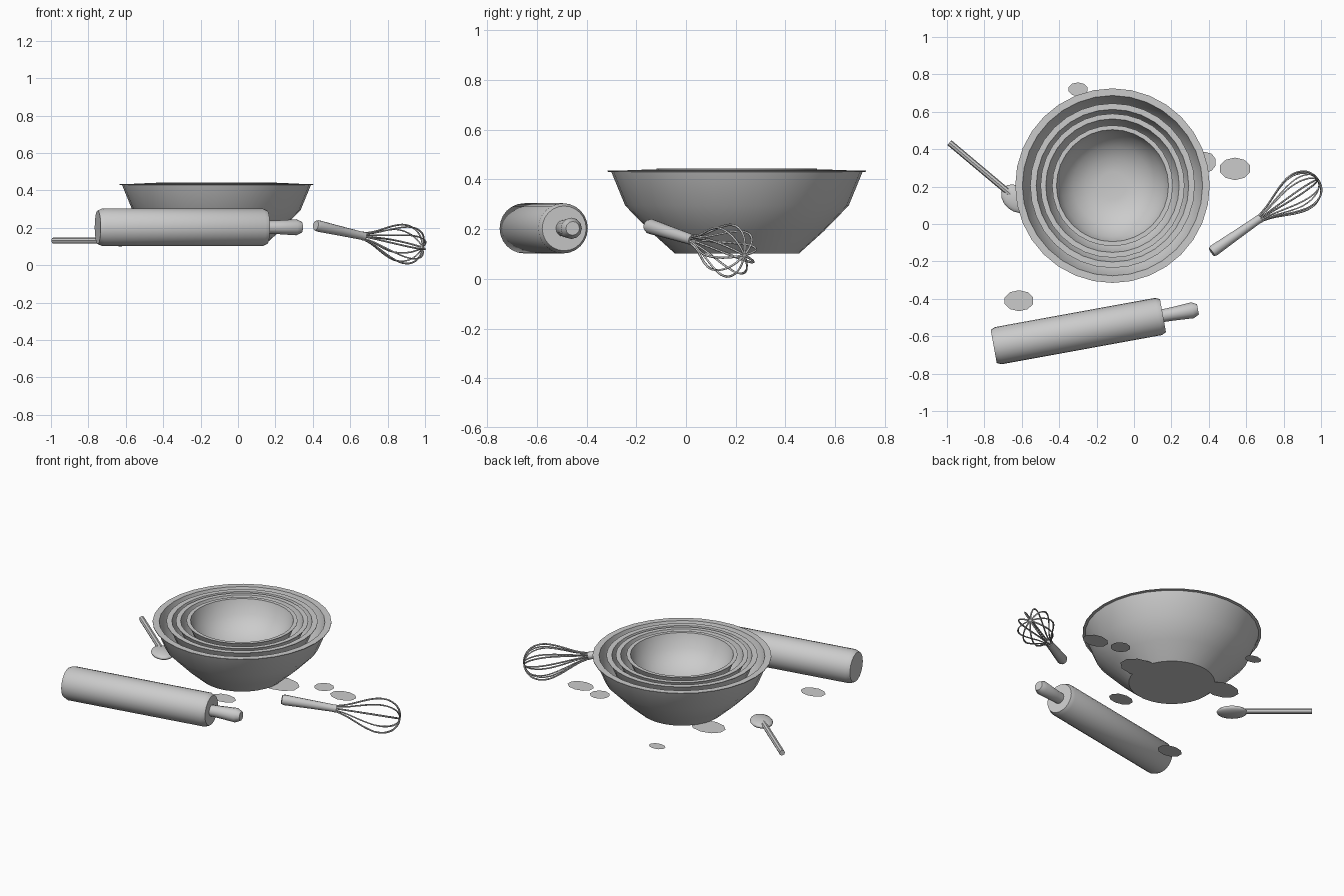
import bpy, bmesh, math
from mathutils import Vector, Matrix

if "Cube" in bpy.data.objects:
    bpy.data.objects.remove(bpy.data.objects["Cube"])

grey = bpy.data.materials.new("plain_grey")
grey.diffuse_color = (0.6, 0.6, 0.6, 1)
grey.use_nodes = True
grey.node_tree.nodes["Principled BSDF"].inputs["Base Color"].default_value = grey.diffuse_color


def finish(bm, name, matrix=None, angle=35):
    bmesh.ops.recalc_face_normals(bm, faces=bm.faces)
    me = bpy.data.meshes.new(name)
    bm.to_mesh(me)
    bm.free()
    me.materials.append(grey)
    ob = bpy.data.objects.new(name, me)
    bpy.context.collection.objects.link(ob)
    if matrix:
        ob.matrix_world = matrix
    bpy.ops.object.select_all(action='DESELECT')
    ob.select_set(True)
    bpy.context.view_layer.objects.active = ob
    bpy.ops.object.shade_smooth_by_angle(angle=math.radians(angle))
    return ob


def lathe(name, profile, sides, matrix=None, angle=35):
    """Revolve (radius, height) points around local z; ends at radius 0 close."""
    bm = bmesh.new()
    vs = [bm.verts.new((r, 0, h)) for r, h in profile]
    es = [bm.edges.new(p) for p in zip(vs, vs[1:])]
    bmesh.ops.spin(bm, geom=vs + es, cent=(0, 0, 0), axis=(0, 0, 1),
                   angle=math.tau, steps=sides, use_duplicate=False)
    bmesh.ops.remove_doubles(bm, verts=bm.verts, dist=1e-5)
    return finish(bm, name, matrix, angle)


def along(start, end):
    """Frame at start with local z pointing to end, plus the distance."""
    a, b = Vector(start), Vector(end)
    d = b - a
    return Matrix.Translation(a) @ d.to_track_quat('Z', 'Y').to_matrix().to_4x4(), d.length


# Four nested mixing bowls, heights measured down from the rim
bowl = [(0, -.333), (.25, -.333), (.35, -.243), (.45, -.14), (.505, -.006), (.52, -.004),
        (.52, 0), (.482, 0), (.44, -.14), (.34, -.235), (.235, -.295), (.12, -.315), (0, -.315)]
for i, (rim, top) in enumerate([(.52, .435), (.44, .438), (.385, .44), (.323, .443)]):
    s = rim / .52
    lathe(f"mixing_bowl_{i + 1}", [(r * s, h * s) for r, h in bowl], 32,
          Matrix.Translation((-.115, .205, top)))

# Rolling pin with its one handle
m, length = along((-.75, -.655, .203), (.155, -.49, .203))
lathe("rolling_pin_body", [(0, 0), (.09, 0), (.101, .025), (.101, length - .025),
                           (.09, length), (0, length)], 24, m)
lathe("rolling_pin_handle", [(0, length - .01), (.034, length - .01), (.036, length + .05),
                             (.043, length + .16), (.028, length + .19), (0, length + .19)], 12, m)

# Spoon
m, length = along((-.66, .16, .132), (-.987, .435, .132))
lathe("spoon_handle", [(0, 0), (.017, 0), (.017, length), (0, length)], 8, m)
bm = bmesh.new()
bmesh.ops.create_uvsphere(bm, u_segments=16, v_segments=8, radius=1)
finish(bm, "spoon_bowl", Matrix.Translation((-.63, .135, .125))
       @ Matrix.Rotation(math.radians(140), 4, 'Z') @ Matrix.Diagonal((.09, .066, .024, 1)))

# Whisk handle
neck = (.674, .03, .155)
m, length = along((.415, -.15, .213), neck)
lathe("whisk_handle", [(0, 0), (.026, 0), (.031, .015), (.026, length * .5),
                       (.022, length - .02), (.024, length), (0, length)], 12, m)

# Whisk wires: five teardrop loops turned about the axis
m, length = along(neck, (.985, .235, .095))
half = [(.012, -.02), (.034, .06), (.064, .13), (.092, .2), (.104, .26), (.092, .32),
        (.055, .362)]
loop = half + [(0, .376)] + [(-r, h) for r, h in reversed(half)]
for i in range(5):
    cu = bpy.data.curves.new("whisk_wire", 'CURVE')
    cu.dimensions = '3D'
    cu.bevel_depth = .0048
    cu.bevel_resolution = 0
    cu.resolution_u = 3
    sp = cu.splines.new('BEZIER')
    sp.bezier_points.add(len(loop) - 1)
    for p, (r, h) in zip(sp.bezier_points, loop):
        p.co = (r, 0, h)
        p.handle_left_type = p.handle_right_type = 'AUTO'
    cu.materials.append(grey)
    wire = bpy.data.objects.new(f"whisk_wire_{i + 1}", cu)
    bpy.context.collection.objects.link(wire)
    wire.matrix_world = m @ Matrix.Rotation(math.pi * i / 5 + .2, 4, 'Z')

# Flat spots lying on the table: x, y, half width, half depth
spots = [(-.30, .72, .053, .037), (-.615, -.41, .08, .056), (.54, .295, .084, .06),
         (.38, .33, .06, .056), (-.01, -.13, .08, .052), (-.39, .33, .11, .08),
         (.14, .22, .13, .09)]
for i, (x, y, rx, ry) in enumerate(spots):
    bm = bmesh.new()
    bmesh.ops.create_circle(bm, cap_ends=True, segments=10, radius=1)
    finish(bm, f"table_spot_{i + 1}", Matrix.Translation((x, y, .1)) @ Matrix.Diagonal((rx, ry, 1, 1)))
